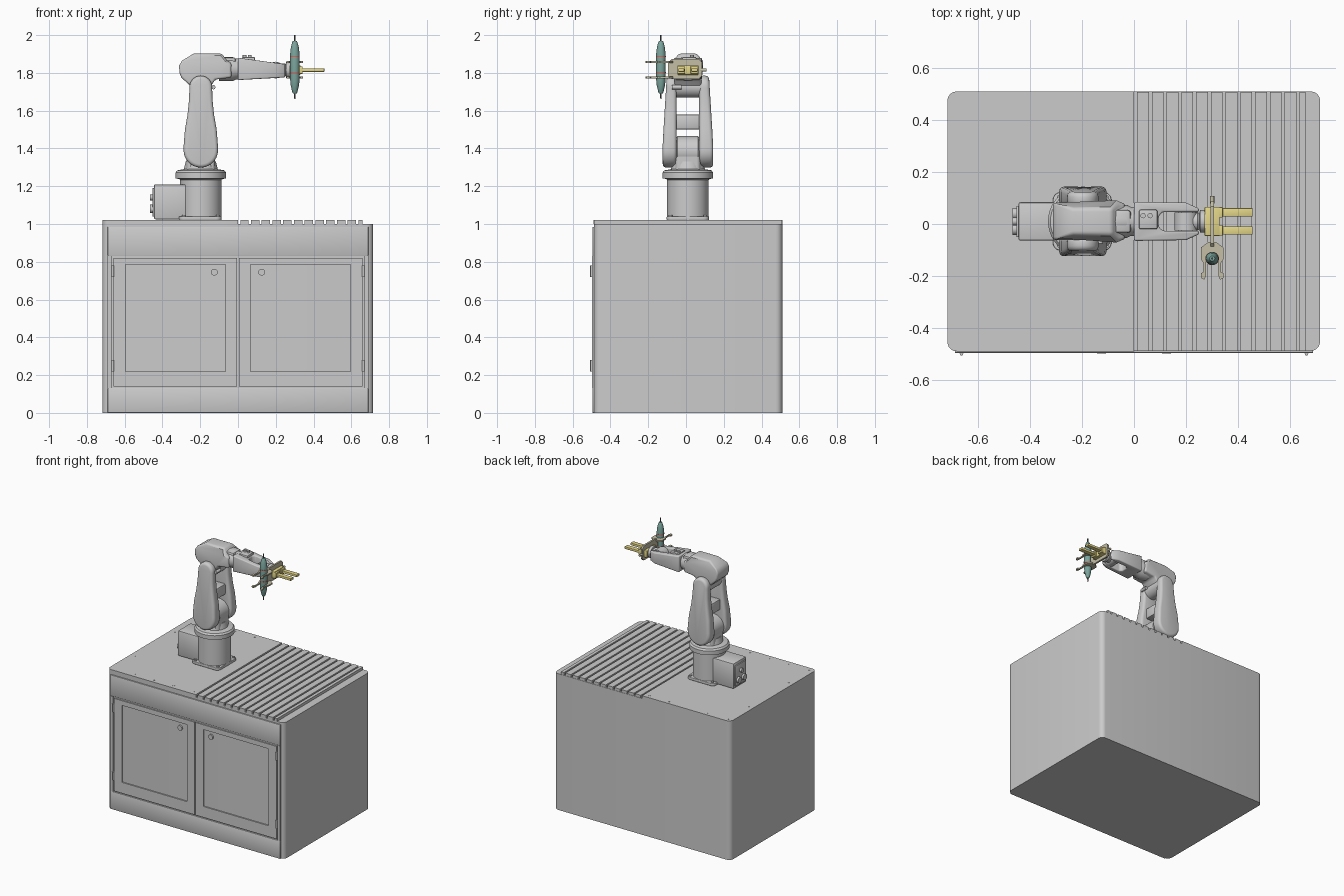
import bpy, bmesh
from math import sin, cos, pi, radians
from mathutils import Matrix, Vector

if "Cube" in bpy.data.objects:
    bpy.data.objects.remove(bpy.data.objects["Cube"])

Y0, RX = 0.01, -0.197      # robot centre line in y, turning axis in x


def material(name, r, g, b):
    m = bpy.data.materials.new(name)
    m.diffuse_color = (r, g, b, 1)
    m.use_nodes = True
    m.node_tree.nodes["Principled BSDF"].inputs["Base Color"].default_value = m.diffuse_color
    return m


YELLOW = material("yellow", 0.78, 0.68, 0.25)
BEIGE = material("beige", 0.55, 0.52, 0.38)
TEAL = material("teal", 0.2, 0.38, 0.34)
RED = material("red", 0.75, 0.12, 0.1)
DARK = material("dark", 0.12, 0.12, 0.12)


def finish(name, bm, bevel=0, seg=3, mat=None, angle=40):
    bmesh.ops.recalc_face_normals(bm, faces=bm.faces)
    if bevel:
        edges = [e for e in bm.edges if e.calc_face_angle(0) > radians(angle)]
        bmesh.ops.bevel(bm, geom=edges, offset=bevel, segments=seg, profile=0.5,
                        affect='EDGES', clamp_overlap=True)
    me = bpy.data.meshes.new(name)
    bm.to_mesh(me)
    bm.free()
    ob = bpy.data.objects.new(name, me)
    bpy.context.collection.objects.link(ob)
    if mat:
        me.materials.append(mat)
    bpy.ops.object.select_all(action='DESELECT')
    ob.select_set(True)
    bpy.context.view_layer.objects.active = ob
    bpy.ops.object.shade_smooth_by_angle(angle=radians(35))
    return ob


def prism(name, pts, axis, lo, hi, bevel=0, deform=None, mat=None, seg=3):
    """Extrude a 2D outline along an axis; deform may move each corner."""
    put = {'x': lambda u, v, w: (w, u, v), 'y': lambda u, v, w: (u, w, v),
           'z': lambda u, v, w: (u, v, w)}[axis]
    bm = bmesh.new()
    a = [bm.verts.new(put(u, v, lo)) for u, v in pts]
    b = [bm.verts.new(put(u, v, hi)) for u, v in pts]
    bm.faces.new(a)
    bm.faces.new(b)
    for i in range(len(pts)):
        j = (i + 1) % len(pts)
        bm.faces.new((a[i], a[j], b[j], b[i]))
    if deform:
        for v in bm.verts:
            deform(v.co)
    return finish(name, bm, bevel, seg, mat)


def box(name, x0, x1, y0, y1, z0, z1, bevel=0, mat=None):
    return prism(name, [(x0, y0), (x1, y0), (x1, y1), (x0, y1)], 'z', z0, z1, bevel, mat=mat, seg=2)


def lathe(name, prof, origin, axis='z', mat=None, n=40):
    """Revolve (radius, height) points about an axis through origin."""
    bm = bmesh.new()
    rings = [[bm.verts.new((r * cos(2 * pi * i / n), r * sin(2 * pi * i / n), h)) for i in range(n)]
             for r, h in prof]
    bm.faces.new(rings[0])
    bm.faces.new(rings[-1])
    for a, b in zip(rings, rings[1:]):
        for i in range(n):
            bm.faces.new((a[i], a[i - 1], b[i - 1], b[i]))
    d = {'x': Vector((1, 0, 0)), 'y': Vector((0, 1, 0)), 'z': Vector((0, 0, 1))}[axis]
    bm.transform(Matrix.Translation(origin) @ d.to_track_quat('Z', 'Y').to_matrix().to_4x4())
    return finish(name, bm, mat=mat)


def cyl(name, r, h, origin, axis='z', mat=None, ch=0.0, n=40):
    prof = [(r, 0), (r, h)] if not ch else [(r - ch, 0), (r, ch), (r, h - ch), (r - ch, h)]
    return lathe(name, prof, origin, axis, mat, n)


def arc(cx, cy, r, a0, a1, n):
    return [(cx + r * cos(radians(a0 + (a1 - a0) * i / n)),
             cy + r * sin(radians(a0 + (a1 - a0) * i / n))) for i in range(n + 1)]


def rounded(x0, x1, y0, y1, r, corners=(1, 1, 1, 1)):
    pts = []
    for (cx, cy, a), k in zip([(x1 - r, y1 - r, 0), (x0 + r, y1 - r, 90),
                               (x0 + r, y0 + r, 180), (x1 - r, y0 + r, 270)], corners):
        q = radians(a + 45)
        pts += arc(cx, cy, r, a, a + 90, 6) if k else [(cx + r * 2 ** .5 * cos(q), cy + r * 2 ** .5 * sin(q))]
    return pts


# Cabinet body and worktop plate
prism("cabinet_body", rounded(-0.718, 0.716, -0.488, 0.51, 0.035), 'z', 0, 1.0)
prism("worktop_plate", rounded(-0.718, 0.0, -0.49, 0.51, 0.035, (0, 1, 1, 0)), 'z', 1.0, 1.021)
# Slotted worktop
for i in range(12):
    x = 0.012 + 0.0568 * i
    box(f"slat_{i}", x, min(x + 0.0448, 0.66), -0.488, 0.508, 1.0, 1.02)
# Worktop screws
for x in (-0.68, -0.52, -0.36, -0.2, -0.04):
    for y in (-0.46, 0.48):
        cyl("worktop_screw", 0.007, 0.002, (x, y, 1.02), n=12)
for y in (-0.22, 0.24):
    cyl("worktop_screw", 0.007, 0.002, (-0.68, y, 1.02), n=12)

# Drawer front, door frames, locks and hinges
box("drawer_front", -0.69, 0.69, -0.496, -0.48, 0.83, 0.985, 0.003)
box("plinth_front", -0.69, 0.69, -0.496, -0.48, 0.0, 0.132, 0.003)
for s in (-1, 1):
    def bar(name, xa, xb, za, zb):
        box(name, min(s * xa, s * xb), max(s * xa, s * xb), -0.497, -0.48, za, zb)
    bar("door_inner_stile", 0.004, 0.066, 0.14, 0.82)
    bar("door_outer_stile", 0.596, 0.66, 0.14, 0.82)
    bar("door_bottom_rail", 0.066, 0.596, 0.14, 0.22)
    bar("door_top_rail", 0.066, 0.596, 0.785, 0.82)
    bar("corner_post", 0.668, 0.69, 0.132, 0.83)
    cyl("door_lock", 0.018, 0.012, (s * 0.125, -0.498, 0.745), 'y', n=20)
    for z in (0.22, 0.72):
        cyl("door_hinge", 0.007, 0.06, (s * 0.664, -0.5, z), n=12)

# Robot base with rear connection box
prism("base_foot", rounded(-0.312, -0.087, Y0 - 0.112, Y0 + 0.112, 0.03), 'z', 1.02, 1.04, 0.004)
cyl("base_column", 0.11, 0.22, (RX, Y0, 1.02))
box("base_rear_box", -0.445, -0.22, Y0 - 0.074, Y0 + 0.074, 1.025, 1.21, 0.008)
box("base_rear_panel", -0.453, -0.44, Y0 - 0.06, Y0 + 0.06, 1.04, 1.19, 0.003)
for y, z, r in ((-0.03, 1.08, 0.022), (0.03, 1.08, 0.022), (0, 1.14, 0.015)):
    cyl("rear_connector", r, 0.02, (-0.467, Y0 + y, z), 'x', n=20)
for sx in (-1, 1):
    for sy in (-1, 1):
        cyl("foot_bolt", 0.01, 0.012, (RX + sx * 0.09, Y0 + sy * 0.092, 1.035), n=12)

# Turntable and shoulder
lathe("turntable", [(0.1, 1.225), (0.115, 1.238), (0.134, 1.242), (0.134, 1.272), (0.125, 1.284),
                    (0.09, 1.29), (0.08, 1.33)], (RX, Y0, 0))
cyl("shoulder_hub", 0.08, 0.136, (RX, Y0 - 0.068, 1.385), 'y', ch=0.014)
prism("shoulder_block", rounded(RX - 0.075, RX + 0.075, Y0 - 0.066, Y0 + 0.066, 0.02), 'z', 1.28, 1.39)

# Twin upper arm plates
half = [(0.091, 1.41), (0.084, 1.5), (0.07, 1.58), (0.063, 1.65), (0.06, 1.72)]
outline = (arc(RX, 1.39, 0.091, 180, 360, 20) + [(RX + w, z) for w, z in half]
           + arc(RX, 1.725, 0.06, 5, 175, 14) + [(RX - w, z) for w, z in reversed(half)])
for s in (-1, 1):
    def lean(co):
        if abs(co.y - Y0) > 0.1:
            co.y -= s * 0.022 * max(0, (co.z - 1.42) / 0.36)
    prism("upper_arm_plate", outline, 'y', *sorted((Y0 + s * 0.06, Y0 + s * 0.134)), 0.018, lean)
box("upper_arm_crossbar", RX - 0.045, RX + 0.045, Y0 - 0.07, Y0 + 0.07, 1.5, 1.58, 0.01)
cyl("elbow_axle", 0.056, 0.15, (RX, Y0 - 0.075, 1.725), 'y', ch=0.006)
cyl("elbow_stop", 0.011, 0.05, (-0.13, Y0 - 0.085, 1.724), 'y', n=16)


# Elbow housing
def narrow_top(co):
    if co.z > 1.87:
        co.y = Y0 + (co.y - Y0) * 0.68


prism("elbow_housing", [(-0.31, 1.8), (-0.312, 1.84), (-0.295, 1.866), (-0.235, 1.902), (-0.085, 1.902),
                        (-0.06, 1.866), (-0.035, 1.852), (-0.035, 1.775), (-0.12, 1.765), (-0.15, 1.72),
                        (-0.24, 1.72), (-0.3, 1.775)], 'y', Y0 - 0.072, Y0 + 0.072, 0.012, narrow_top)
lathe("forearm_neck", [(0.064, -0.1), (0.064, -0.03), (0.056, -0.012), (0.056, 0.02)], (0, Y0, 1.82), 'x')
box("elbow_top_cover", -0.08, -0.012, Y0 - 0.045, Y0 + 0.045, 1.83, 1.882, 0.012)


# Forked forearm
def taper(co):
    t = max(0, co.x / 0.25)
    co.z = co.z + (-0.034 if co.z > 1.8 else 0.014) * t


fork = [(0, -0.075), (0.2, -0.072), (0.25, -0.05), (0.25, -0.036), (0.11, -0.036), (0.095, -0.02)]
prism("forearm_fork", [(x, Y0 + y) for x, y in fork] + [(x, Y0 - y) for x, y in reversed(fork)],
      'z', 1.762, 1.88, 0.01, taper)
box("forearm_top_cover", 0.02, 0.09, Y0 - 0.03, Y0 + 0.045, 1.86, 1.884, 0.006)
for x in (0.035, 0.062):
    cyl("air_port", 0.01, 0.016, (x, Y0 + 0.022, 1.878), n=16)

# Wrist and flange
cyl("wrist_hub", 0.044, 0.07, (0.2, Y0 - 0.035, 1.815), 'y')
lathe("wrist_nose", [(0.034, 0.19), (0.036, 0.245), (0.03, 0.252), (0.043, 0.254), (0.043, 0.274)],
      (0, Y0, 1.815), 'x')

# Gripper body and fingers
box("gripper_body", 0.272, 0.33, Y0 - 0.056, Y0 + 0.056, 1.79, 1.84, 0.003, YELLOW)
prism("gripper_plate", [(-0.095, 1.785), (-0.075, 1.767), (0.068, 1.767), (0.086, 1.785),
                        (0.086, 1.855), (0.068, 1.873), (-0.075, 1.873), (-0.095, 1.855)],
      'x', 0.294, 0.307, mat=BEIGE)
cyl("gripper_side_port", 0.008, 0.03, (0.301, 0.078, 1.815), 'y', BEIGE, n=16)
for s in (-1, 1):
    y = Y0 + s * 0.035
    box("finger_jaw", 0.325, 0.342, y - 0.02, y + 0.02, 1.795, 1.835, 0.002, YELLOW)
    box("finger", 0.33, 0.457, y - 0.016, y + 0.016, 1.806, 1.823, 0.002, YELLOW)

# Tool holder claws
PX, PY = 0.301, -0.133
claw = [(0.015, -0.07), (0.043, -0.09), (0.043, -0.137), (0.033, -0.15), (0.033, -0.185), (0.044, -0.19),
        (0.044, -0.208), (0.03, -0.214), (0.024, -0.2)] + arc(0, PY, 0.026, -20, 80, 8)
for z in (1.771, 1.853):
    prism("tool_claw", [(PX + x, y) for x, y in claw] + [(PX - x, y) for x, y in reversed(claw)],
          'z', z, z + 0.01, mat=BEIGE)

# Pen-shaped tool
lathe("tool_barrel", [(0.009, 1.69), (0.014, 1.7), (0.022, 1.735), (0.025, 1.765), (0.025, 1.9),
                      (0.021, 1.935), (0.014, 1.962), (0.01, 1.97)], (PX, PY, 0), mat=TEAL)
lathe("tool_tip", [(0.003, 1.661), (0.004, 1.68), (0.005, 1.7)], (PX, PY, 0), mat=DARK, n=16)
cyl("tool_tail", 0.004, 0.04, (PX, PY, 1.96), mat=DARK, n=16)
for z in (1.8, 1.884):
    cyl("tool_band", 0.0258, 0.006, (PX, PY, z), mat=RED)
